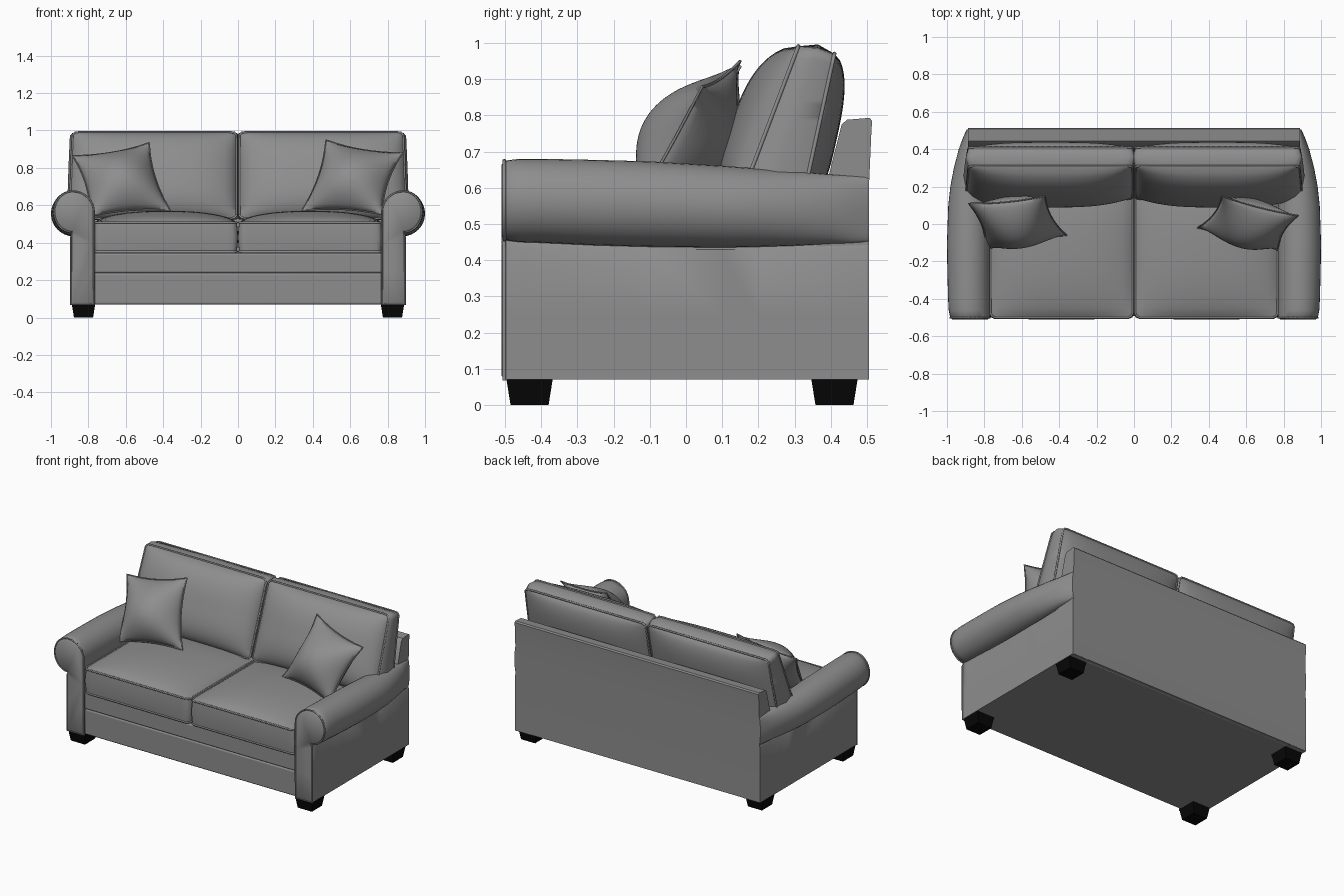
import bpy, bmesh, math
from mathutils import Vector

if "Cube" in bpy.data.objects:
    bpy.data.objects.remove(bpy.data.objects["Cube"])


def paint(name, value):
    mat = bpy.data.materials.new(name)
    mat.diffuse_color = (value, value, value, 1)
    mat.use_nodes = True
    mat.node_tree.nodes["Principled BSDF"].inputs["Base Color"].default_value = mat.diffuse_color
    return mat


fabric, black = paint("grey_fabric", 0.27), paint("black_wood", 0.002)


def finish(name, bm, mirror=False, angle=45, bevel=0.0, mat=fabric):
    """Turn a bmesh into a smooth-shaded object, optionally mirrored across x."""
    bmesh.ops.recalc_face_normals(bm, faces=bm.faces)
    me = bpy.data.meshes.new(name)
    bm.to_mesh(me)
    bm.free()
    me.materials.append(mat)
    ob = bpy.data.objects.new(name, me)
    bpy.context.collection.objects.link(ob)
    bpy.ops.object.select_all(action='DESELECT')
    bpy.context.view_layer.objects.active = ob
    ob.select_set(True)
    if angle:
        bpy.ops.object.shade_smooth_by_angle(angle=math.radians(angle))
    if bevel:
        b = ob.modifiers.new("Bevel", 'BEVEL')
        b.width, b.segments = bevel, 3
    if mirror:
        m = ob.modifiers.new("Mirror", 'MIRROR')
        m.use_mirror_merge = False
    return ob


def tube(name, pts, r=0.006, mirror=True):
    """Closed piping cord of hexagonal section along a loop of points."""
    bm = bmesh.new()
    rings, n = [], len(pts)
    mid = sum(pts, Vector()) / n
    for i, p in enumerate(pts):
        t = (pts[(i + 1) % n] - pts[i - 1]).normalized()
        a = (p - mid).normalized()
        a = (a - t * a.dot(t)).normalized()
        b = t.cross(a)
        rings.append([bm.verts.new(p + r * (math.cos(k * math.pi / 3) * a + math.sin(k * math.pi / 3) * b))
                      for k in range(6)])
    for i in range(n):
        r0, r1 = rings[i], rings[(i + 1) % n]
        for k in range(6):
            bm.faces.new((r0[k], r0[(k + 1) % 6], r1[(k + 1) % 6], r1[k]))
    return finish(name, bm, mirror, 70)


def box(name, x0, x1, y0, y1, z0, z1, bevel=0.01):
    bm = bmesh.new()
    bmesh.ops.create_cube(bm, size=1)
    for v in bm.verts:
        v.co = ((x0 + x1) / 2 + v.co.x * (x1 - x0), (y0 + y1) / 2 + v.co.y * (y1 - y0),
                (z0 + z1) / 2 + v.co.z * (z1 - z0))
    return finish(name, bm, bevel=bevel)


def border(n):
    """Grid indices running once around the edge of an n x n grid."""
    return ([(i, 0) for i in range(n)] + [(n, j) for j in range(n)] +
            [(i, n) for i in range(n, 0, -1)] + [(0, j) for j in range(n, 0, -1)])


def puff(name, f, n=28, wall=None, mirror=False):
    """Two stuffed faces f(u, v, side) joined at the rim, with an optional bulging wall."""
    bm = bmesh.new()
    g = {s: [[bm.verts.new(f(2 * i / n - 1, 2 * j / n - 1, s)) for j in range(n + 1)] for i in range(n + 1)]
         for s in (1, -1)}
    for s in g:
        for i in range(n):
            for j in range(n):
                bm.faces.new((g[s][i][j], g[s][i + 1][j], g[s][i + 1][j + 1], g[s][i][j + 1]))
    idx = border(n)
    if wall is None:
        bmesh.ops.remove_doubles(bm, verts=bm.verts, dist=1e-5)
        return finish(name, bm, mirror, 80)
    top, bot = ([g[s][i][j] for i, j in idx] for s in (1, -1))
    loops = [[Vector(v.co) for v in l] for l in (top, bot)]
    mid = sum(loops[0] + loops[1], Vector()) / (2 * len(top))
    middle = []
    for a, b in zip(top, bot):
        c = (a.co + b.co) / 2
        middle.append(bm.verts.new(c + (c - mid).normalized() * wall))
    for la, lb in ((top, middle), (middle, bot)):
        for k in range(len(la)):
            q = (k + 1) % len(la)
            bm.faces.new((la[k], la[q], lb[q], lb[k]))
    for tag, l in zip(("a", "b"), loops):
        tube(name + "_piping_" + tag, l, mirror=mirror)
    return finish(name, bm, mirror)


def round_corner(u, v, hw, hd, r):
    """Map the unit square to a rectangle with rounded corners."""
    x, y = u * hw, v * hd
    qx, qy = abs(x) - (hw - r), abs(y) - (hd - r)
    if qx > 0 and qy > 0:
        k = max(qx, qy) / math.hypot(qx, qy)
        x = math.copysign(hw - r + qx * k, x)
        y = math.copysign(hd - r + qy * k, y)
    return x, y


def crown(u, v, p=3.0, e=0.65):
    return max(0.0, (1 - abs(u) ** p) * (1 - abs(v) ** p)) ** e


# base body and front rails
box("base", -0.87, 0.87, -0.47, 0.49, 0.07, 0.35)
box("front_rail_lower", -0.775, 0.775, -0.49, -0.44, 0.07, 0.238)
box("front_rail_upper", -0.775, 0.775, -0.492, -0.44, 0.238, 0.345)

# tapered feet
for label, yc in (("front", -0.432), ("rear", 0.41)):
    bm = bmesh.new()
    bmesh.ops.create_cube(bm, size=1)
    for v in bm.verts:
        k = 1.0 if v.co.z > 0 else 0.82
        v.co = (0.826 + v.co.x * 0.125 * k, yc + v.co.y * 0.128 * k, (v.co.z + 0.5) * 0.072)
    finish(label + "_feet", bm, True, 0, mat=black)


# rolled arms: lofted along y, roll flattening toward the back
def arm_section(y, d, zc, rz, rx):
    pts = [Vector((0.77 + d, y, z)) for z in (0.07 + d, 0.25, 0.4)]
    for k in range(25):
        a = math.radians(180 - 270 * k / 24)
        c = math.cos(a)
        pts.append(Vector((0.885 + c * ((rx if c > 0 else 0.115) - d), y, zc + math.sin(a) * (rz - d))))
    pts += [Vector((0.893 - d, y, z)) for z in (0.43, 0.25, 0.07 + d)]
    return pts


sections = [(-0.51, 0.012, 0.565, 0.11, 0.098), (-0.5, 0.0, 0.565, 0.11, 0.098),
            (-0.46, 0.0, 0.565, 0.115, 0.106), (-0.4, 0.0, 0.564, 0.116, 0.109),
            (-0.25, 0.0, 0.559, 0.118, 0.113), (-0.1, 0.0, 0.555, 0.118, 0.115),
            (0.1, 0.0, 0.548, 0.113, 0.108), (0.2, 0.0, 0.545, 0.108, 0.097),
            (0.3, 0.0, 0.543, 0.103, 0.078), (0.4, 0.0, 0.541, 0.096, 0.052),
            (0.46, 0.0, 0.54, 0.093, 0.03), (0.505, 0.0, 0.54, 0.09, 0.01)]
bm = bmesh.new()
rings = [[bm.verts.new(p) for p in arm_section(*s)] for s in sections]
for r0, r1 in zip(rings, rings[1:]):
    for k in range(len(r0)):
        q = (k + 1) % len(r0)
        bm.faces.new((r0[k], r0[q], r1[q], r1[k]))
bm.faces.new(rings[0])
bm.faces.new(rings[-1])
finish("arms", bm, True)
tube("arm_front_piping", arm_section(-0.502, 0.0, 0.565, 0.11, 0.098), 0.005)

# back frame: side profile extruded across the width
profile = [(0.36, 0.072), (0.36, 0.45), (0.393, 0.63), (0.43, 0.775), (0.445, 0.788), (0.507, 0.793),
           (0.514, 0.785), (0.512, 0.755), (0.506, 0.62), (0.506, 0.072)]
bm = bmesh.new()
face = bm.faces.new([bm.verts.new((-0.888, y, z)) for y, z in profile])
ext = bmesh.ops.extrude_face_region(bm, geom=[face])
for v in ext["geom"]:
    if isinstance(v, bmesh.types.BMVert):
        v.co.x = 0.888
finish("back_frame", bm, angle=35)


# seat cushions
def seat(u, v, s):
    x, y = round_corner(u, v, 0.381, 0.375, 0.03)
    z = 0.508 + 0.062 * crown(u, v, 2.4) if s > 0 else 0.352
    return Vector((0.387 + x, -0.127 + y, z))


puff("seat_cushions", seat, wall=0.008, mirror=True)


# back cushions: leaning wedge, thinner at the top, full front
def back(u, v, s):
    x, h = round_corner(u, v, 0.438, 1.0, 0.04)
    t = (h + 1) / 2
    c = crown(u, v)
    x += 0.446 + 0.016 * (1 - t) * (u > 0) * u
    if s > 0:
        return Vector((x, 0.135 + 0.175 * t - 0.095 * c, 0.53 + 0.461 * t + 0.03 * c))
    return Vector((x, 0.315 + 0.095 * t + 0.055 * c, 0.53 + 0.44 * t - 0.01 * c))


puff("back_cushions", back, wall=0.016, mirror=True)


# throw pillows: corners bl, br, tr, tl with pinched edges
def pillow(name, corners):
    bl, br, tr, tl = (Vector(c) for c in corners)
    normal = (br - bl + tr - tl).cross(tl - bl + tr - br).normalized()

    def f(u, v, s):
        a = (u * (1 - 0.12 * (1 - v * v)) + 1) / 2
        b = (v * (1 - 0.1 * (1 - u * u)) + 1) / 2
        p = bl.lerp(br, a).lerp(tl.lerp(tr, a), b)
        fill = (0.13 - 0.02 * v) if s > 0 else -0.12
        return p + normal * fill * crown(u, v, 2.0, 0.75)

    puff(name, f)
    n = 28
    tube(name + "_piping", [f(2 * i / n - 1, 2 * j / n - 1, 1) for i, j in border(n)], 0.004, False)


pillow("left_throw_pillow", [(-0.79, -0.135, 0.54), (-0.36, -0.06, 0.57), (-0.475, 0.15, 0.935), (-0.885, 0.11, 0.865)])
pillow("right_throw_pillow", [(0.34, -0.02, 0.57), (0.77, -0.14, 0.55), (0.88, 0.045, 0.88), (0.47, 0.15, 0.95)])
